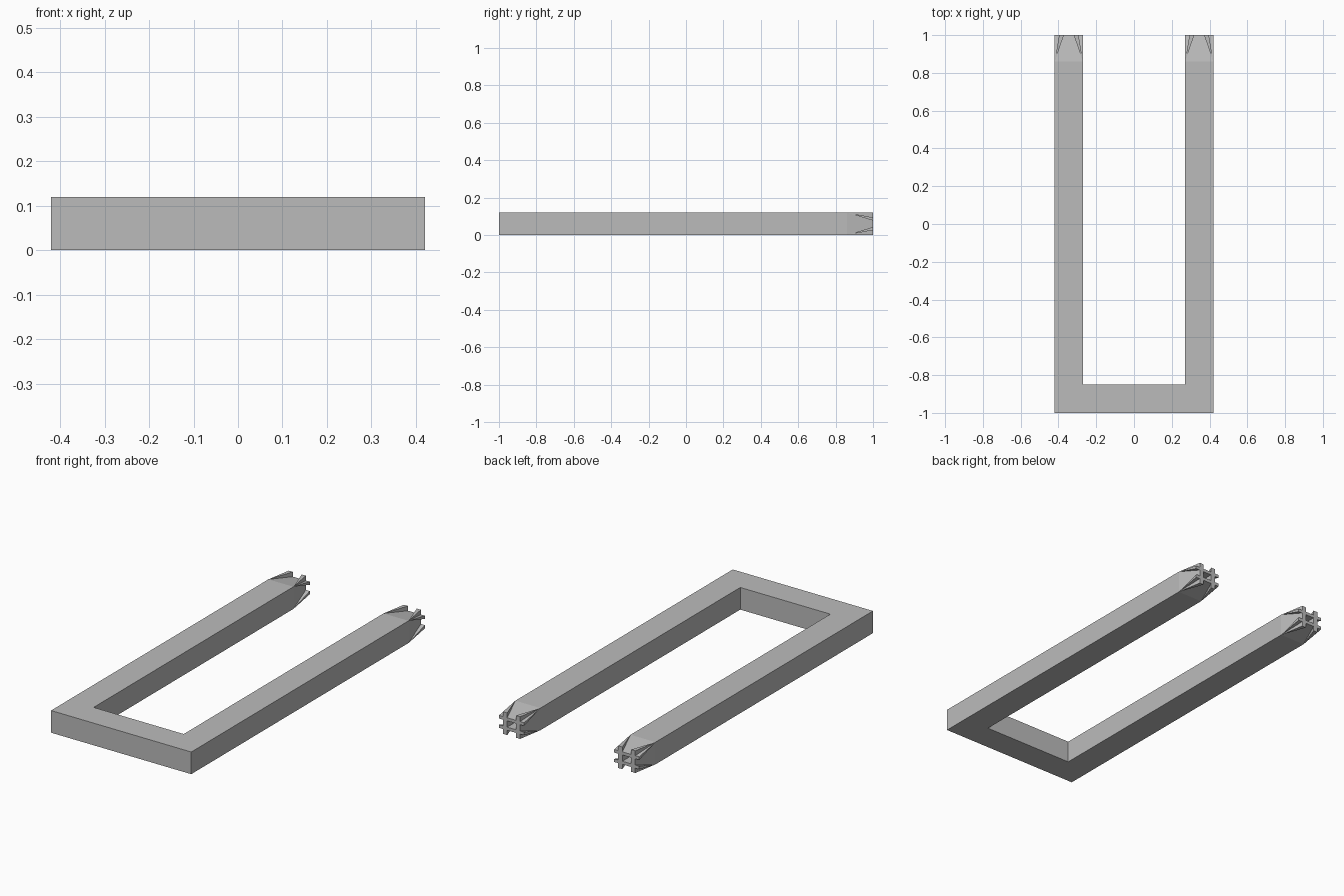
import bpy, bmesh

cube = bpy.data.objects.get("Cube")
if cube:
    bpy.data.objects.remove(cube, do_unlink=True)

grey = bpy.data.materials.new("plain grey")
grey.use_nodes = True
colour = (0.5, 0.5, 0.5, 1)
grey.diffuse_color = colour
grey.node_tree.nodes["Principled BSDF"].inputs["Base Color"].default_value = colour

OUT, IN = 0.42, 0.27          # outer and inner half widths of the frame
H = 0.06                      # half height
W = (OUT - IN) / 2            # half width of an arm
ARM_X = (OUT + IN) / 2
TIP, END, PIT = 0.86, 1.0, 0.9
XI, XO, ZI, ZO = 0.026, 0.051, 0.017, 0.034   # lattice bar edges

bm = bmesh.new()


def face(points):
    return bm.faces.new([bm.verts.new(p) for p in points])


def arm_tip(cx):
    """Fan each arm corner out to a crossed-bar lattice at the arm end."""
    def at(x, z, y=END):
        return (cx + x, y, H + z)

    # Corner fans and the sloping faces between them
    fan = [(XI, ZO), (XI, H), (XO, H), (XO, ZO), (W, ZO), (W, ZI), (XO, ZI)]
    for sx in (-1, 1):
        for sz in (-1, 1):
            for a, b in zip(fan, fan[1:]):
                face([at(sx * W, sz * H, TIP), at(sx * a[0], sz * a[1]),
                      at(sx * b[0], sz * b[1])])
    for s in (-1, 1):
        face([at(-W, s * H, TIP), at(W, s * H, TIP), at(XI, s * ZO), at(-XI, s * ZO)])
        face([at(s * W, -H, TIP), at(s * W, H, TIP), at(s * XO, ZI), at(s * XO, -ZI)])

    # End cap: grid cells that lie on a bar
    xs = [-W, -XO, -XI, XI, XO, W]
    zs = [-H, -ZO, -ZI, ZI, ZO, H]
    for i in range(5):
        for j in range(5):
            on_bar = i in (1, 3) or j in (1, 3)
            if on_bar:
                face([at(xs[i], zs[j]), at(xs[i + 1], zs[j]),
                      at(xs[i + 1], zs[j + 1]), at(xs[i], zs[j + 1])])

    # Central pit
    ring = [(-XI, -ZI), (XI, -ZI), (XI, ZI), (-XI, ZI)]
    for a, b in zip(ring, ring[1:] + ring[:1]):
        face([at(*a), at(*b), at(*b, PIT), at(*a, PIT)])
    face([at(*p, PIT) for p in ring])


# U-shaped bar, left open where the arm tips join
outline = [(IN, TIP), (IN, -0.85), (-IN, -0.85), (-IN, TIP),
           (-OUT, TIP), (-OUT, -END), (OUT, -END), (OUT, TIP)]
for z in (0, 2 * H):
    face([(x, y, z) for x, y in outline])
for i, (a, b) in enumerate(zip(outline, outline[1:] + outline[:1])):
    if i not in (3, 7):
        face([(*a, 0), (*b, 0), (*b, 2 * H), (*a, 2 * H)])

for side in (-1, 1):
    arm_tip(side * ARM_X)

bmesh.ops.remove_doubles(bm, verts=bm.verts[:], dist=0.0001)
bmesh.ops.recalc_face_normals(bm, faces=bm.faces[:])
mesh = bpy.data.meshes.new("forked_bar")
bm.to_mesh(mesh)
bm.free()
mesh.materials.append(grey)
bpy.context.collection.objects.link(bpy.data.objects.new("forked_bar", mesh))
